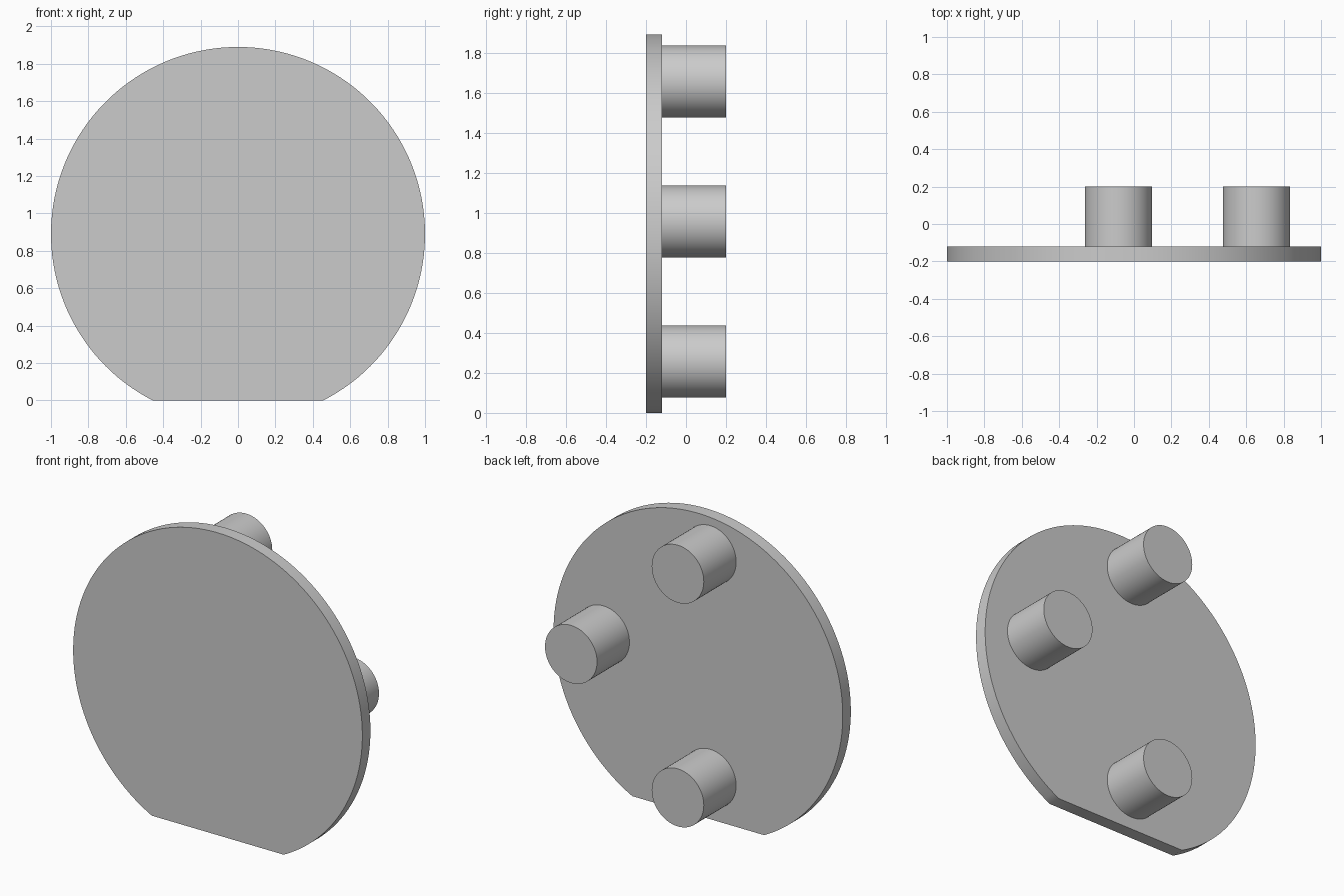
import bpy, bmesh, math

cube = bpy.data.objects.get("Cube")
if cube:
    bpy.data.objects.remove(cube, do_unlink=True)

# Single grey material
GREY = (0.6, 0.6, 0.6, 1)
grey = bpy.data.materials.new("light grey")
grey.use_nodes = True
grey.diffuse_color = GREY
grey.node_tree.nodes["Principled BSDF"].inputs["Base Color"].default_value = GREY

FRONT, PLATE_BACK, PEG_END = -0.2, -0.12, 0.2


def extruded_profile(name, points, y0, y1):
    """Solid made by extruding an xz outline from y0 to y1."""
    bm = bmesh.new()
    face = bm.faces.new([bm.verts.new((x, y0, z)) for x, z in points])
    new = bmesh.ops.extrude_face_region(bm, geom=[face])["geom"]
    verts = [g for g in new if isinstance(g, bmesh.types.BMVert)]
    bmesh.ops.translate(bm, verts=verts, vec=(0, y1 - y0, 0))
    bmesh.ops.recalc_face_normals(bm, faces=bm.faces)
    mesh = bpy.data.meshes.new(name)
    bm.to_mesh(mesh)
    bm.free()
    mesh.materials.append(grey)
    obj = bpy.data.objects.new(name, mesh)
    bpy.context.collection.objects.link(obj)
    bpy.ops.object.select_all(action="DESELECT")
    obj.select_set(True)
    bpy.context.view_layer.objects.active = obj
    bpy.ops.object.shade_smooth_by_angle(angle=math.radians(30))
    return obj


def arc(cx, cz, radius, start, end, steps):
    angles = [start + (end - start) * i / steps for i in range(steps + 1)]
    return [(cx + radius * math.cos(a), cz + radius * math.sin(a)) for a in angles]


# Round plate with a flat cut along the bottom
CENTRE_Z = 0.89
cut = math.asin(CENTRE_Z)
extruded_profile("plate", arc(0, CENTRE_Z, 1, -cut, math.pi + cut, 120),
                 FRONT, PLATE_BACK)

# Three round pegs on the back
pegs = {"top_peg": (-0.083, 1.655), "side_peg": (0.655, 0.956), "bottom_peg": (-0.083, 0.257)}
for name, (x, z) in pegs.items():
    extruded_profile(name, arc(x, z, 0.18, 0, math.tau, 64)[:-1], PLATE_BACK, PEG_END)
